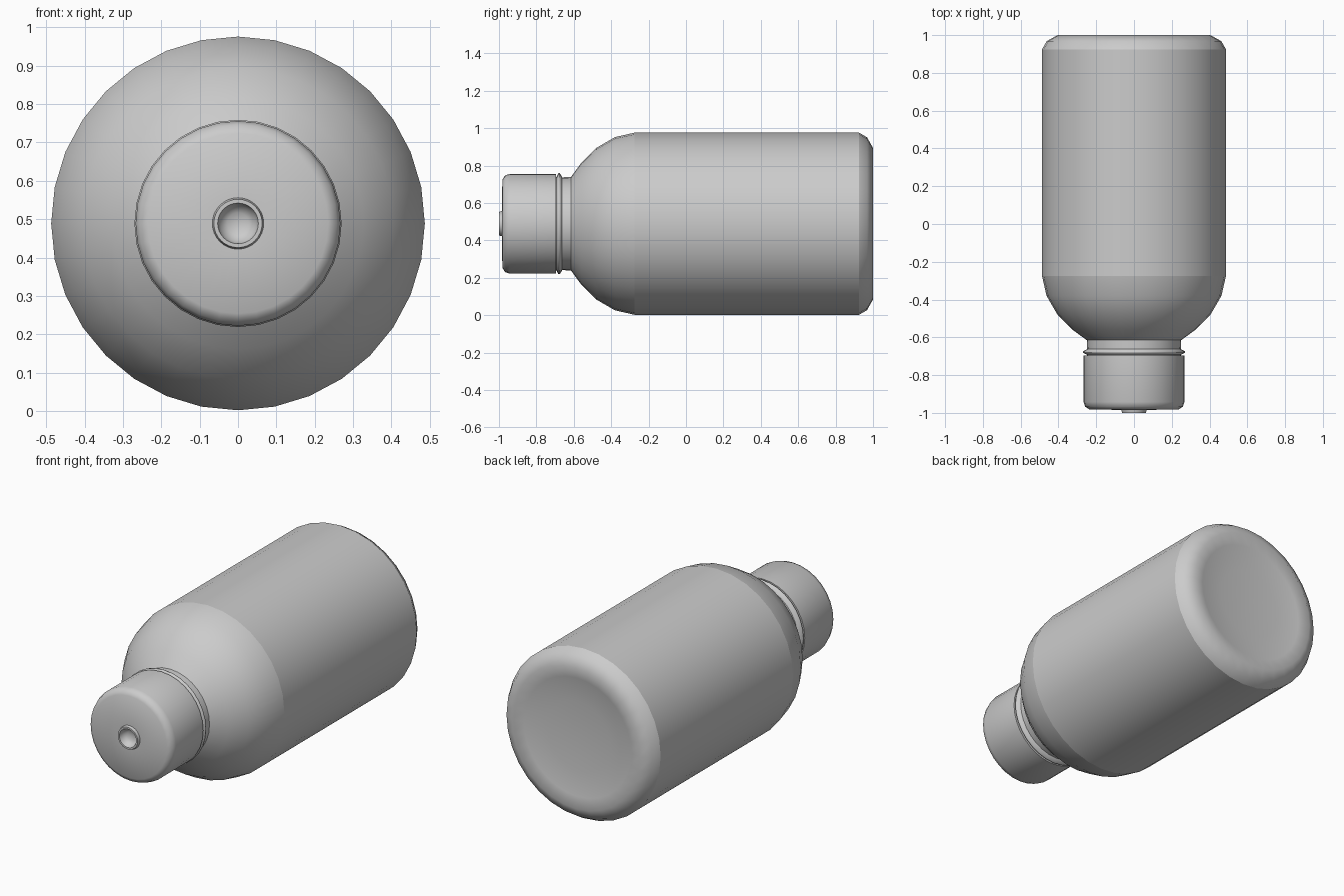
import bpy, bmesh, math

if "Cube" in bpy.data.objects:
    bpy.data.objects.remove(bpy.data.objects["Cube"])

SIDES = 32
AXIS_Z = 0.489


def lathe(name, profile, sharp=()):
    """Revolve (radius, y) points around the y axis; rings in `sharp` stay creased."""
    bm = bmesh.new()
    rings = []
    for r, y in profile:
        if r == 0:
            rings.append([bm.verts.new((0, y, AXIS_Z))] * SIDES)
        else:
            rings.append([bm.verts.new((r * math.sin(a), y, AXIS_Z + r * math.cos(a)))
                          for a in (2 * math.pi * i / SIDES for i in range(SIDES))])
    for a, b in zip(rings, rings[1:]):
        for i in range(SIDES):
            j = (i + 1) % SIDES
            quad = list(dict.fromkeys((a[i], a[j], b[j], b[i])))
            bm.faces.new(quad).smooth = True
    for k in sharp:
        for i in range(SIDES):
            bm.edges.get((rings[k][i], rings[k][(i + 1) % SIDES])).smooth = False
    bmesh.ops.recalc_face_normals(bm, faces=bm.faces)
    mesh = bpy.data.meshes.new(name)
    bm.to_mesh(mesh)
    bm.free()
    obj = bpy.data.objects.new(name, mesh)
    bpy.context.collection.objects.link(obj)
    return obj


# Bottle: dished base, straight wall, domed shoulder, neck with collar bead
lathe("bottle_body", [
    (0, 0.966), (0.20, 0.972), (0.34, 0.985), (0.405, 1.0),
    (0.462, 0.968), (0.487, 0.925),
    (0.487, -0.275), (0.463, -0.38), (0.405, -0.48), (0.328, -0.558), (0.25, -0.615),
    (0.248, -0.662), (0.27, -0.674), (0.27, -0.682), (0.25, -0.692),
    (0.25, -0.74), (0, -0.74),
], sharp=(5, 6, 10, 11, 14, 15))

# Cap: open skirt over the neck, rounded top edge, raised hollow nozzle
lathe("cap", [
    (0.25, -0.74), (0.25, -0.696), (0.267, -0.696),
    (0.267, -0.942), (0.258, -0.968), (0.235, -0.982),
    (0.067, -0.984), (0.063, -1.0), (0.053, -1.0),
    (0.046, -0.975), (0.028, -0.962), (0, -0.958),
], sharp=(1, 2, 6, 7, 8))
